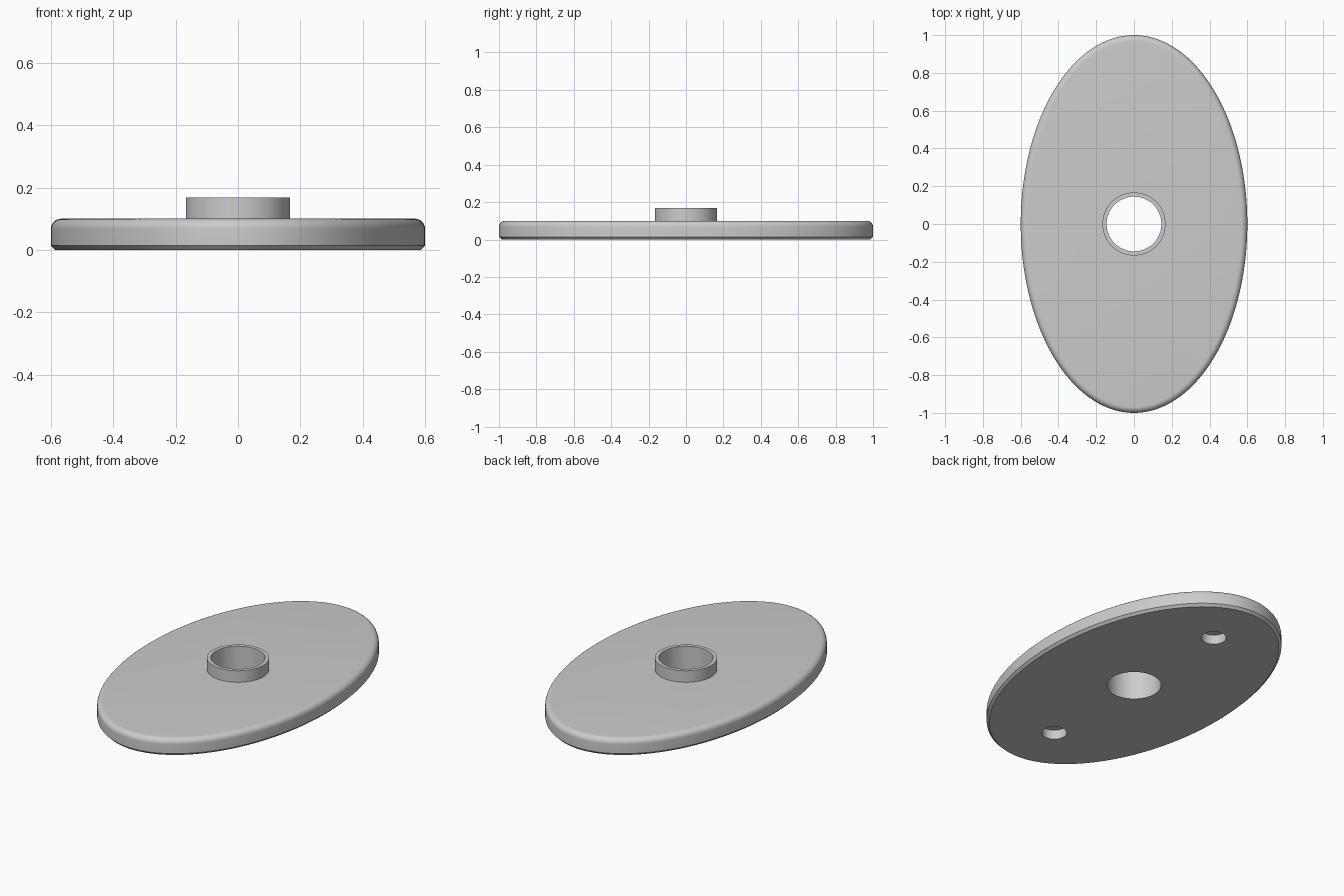
import bpy, bmesh
from math import sin, cos, pi, hypot

if "Cube" in bpy.data.objects:
    bpy.data.objects.remove(bpy.data.objects["Cube"])

A, B, H = 0.6, 1.0, 0.1      # plate half-width, half-length, thickness
FILLET, CHAMFER = 0.032, 0.014
BORE_R, COLLAR_R, COLLAR_TOP = 0.145, 0.167, 0.168
PIN_R, PIN_Y, PIN_DEPTH = 0.067, 0.665, 0.055


def loft(name, rings, cap=False, closed=False):
    """Bridge equal-length rings of points into one surface."""
    bm = bmesh.new()
    loops = [[bm.verts.new(p) for p in ring] for ring in rings]
    pairs = list(zip(loops, loops[1:]))
    if closed:
        pairs.append((loops[-1], loops[0]))
    n = len(loops[0])
    for lo, hi in pairs:
        for i in range(n):
            j = (i + 1) % n
            bm.faces.new((lo[i], lo[j], hi[j], hi[i]))
    if cap:
        bm.faces.new(loops[0][::-1])
        bm.faces.new(loops[-1])
    bmesh.ops.recalc_face_normals(bm, faces=bm.faces)
    mesh = bpy.data.meshes.new(name)
    bm.to_mesh(mesh)
    bm.free()
    obj = bpy.data.objects.new(name, mesh)
    bpy.context.collection.objects.link(obj)
    return obj


def ellipse(inset, z, n=160):
    """Oval outline pulled inward along its normal."""
    pts = []
    for i in range(n):
        t = 2 * pi * i / n
        nx, ny = B * cos(t), A * sin(t)
        k = inset / hypot(nx, ny)
        pts.append((A * cos(t) - nx * k, B * sin(t) - ny * k, z))
    return pts


def circle(r, z, y=0, n=64):
    return [(r * cos(2 * pi * i / n), y + r * sin(2 * pi * i / n), z) for i in range(n)]


def smooth(obj):
    bpy.ops.object.select_all(action='DESELECT')
    obj.select_set(True)
    bpy.context.view_layer.objects.active = obj
    bpy.ops.object.shade_smooth_by_angle(angle=0.5)


# oval plate: chamfered bottom edge, rounded top edge
profile = [(CHAMFER, 0), (0, CHAMFER)]
for k in range(9):
    a = pi / 2 * k / 8
    profile.append((FILLET * (1 - cos(a)), H - FILLET + FILLET * sin(a)))
plate = loft("oval_plate", [ellipse(d, z) for d, z in profile], cap=True)

# central through bore and two blind pin holes underneath
cutters = [loft("bore_cutter", [circle(BORE_R, -0.1), circle(BORE_R, 0.3)], cap=True)]
for side in (-1, 1):
    y = side * PIN_Y
    cutters.append(loft("pin_hole_cutter",
                        [circle(PIN_R, -0.1, y, 48), circle(PIN_R, PIN_DEPTH, y, 48)], cap=True))
for cutter in cutters:
    mod = plate.modifiers.new(cutter.name, 'BOOLEAN')
    mod.operation = 'DIFFERENCE'
    mod.solver = 'EXACT'
    mod.object = cutter
    bpy.context.view_layer.objects.active = plate
    bpy.ops.object.modifier_apply(modifier=mod.name)
    bpy.data.objects.remove(cutter)
smooth(plate)

# raised collar around the bore
collar = loft("collar", [circle(BORE_R, H), circle(COLLAR_R, H),
                         circle(COLLAR_R, COLLAR_TOP), circle(BORE_R, COLLAR_TOP)], closed=True)
smooth(collar)
